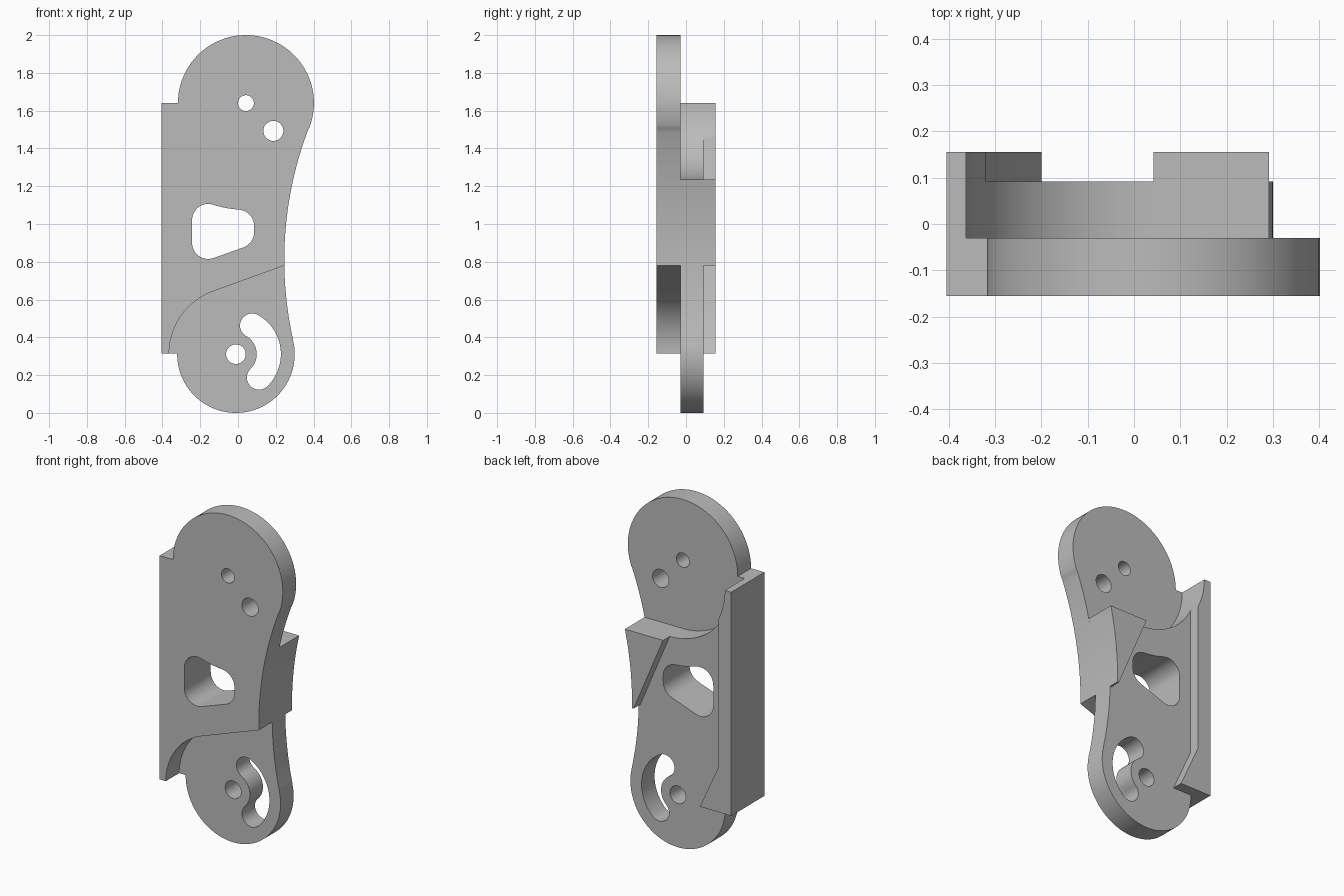
import bpy
import bmesh
from math import sin, cos, radians, sqrt

cube = bpy.data.objects.get("Cube")
if cube:
    bpy.data.objects.remove(cube, do_unlink=True)

# Plain grey metal
grey = bpy.data.materials.new("grey metal")
grey.use_nodes = True
colour = (0.5, 0.5, 0.5, 1)
grey.diffuse_color = colour
grey.node_tree.nodes["Principled BSDF"].inputs["Base Color"].default_value = colour

# Shared layout: pivot centres (x, z) and layer depths (y)
TOP, TOP_R = (0.042, 1.64), 0.36
LOW, LOW_R = (-0.011, 0.311), 0.311
LEFT, FOOT = -0.405, 0.315
FRONT, STEP, REAR, BACK = -0.155, -0.03, 0.092, 0.155


def arc(centre, r, a0, a1, n=24):
    """Points on an arc, angles in degrees."""
    steps = [radians(a0 + (a1 - a0) * i / n) for i in range(n + 1)]
    return [(centre[0] + r * cos(a), centre[1] + r * sin(a)) for a in steps]


def waist(z0, z1):
    """Concave right-hand edge, sampled at shared heights."""
    inner = [i * 0.04 for i in range(51) if z0 + 0.005 < i * 0.04 < z1 - 0.005]
    return [(2.185 - sqrt(1.94 ** 2 - (z - 0.81) ** 2), z) for z in [z0, *inner, z1]]


def prism(name, profile, y0, y1):
    """Extrude an x-z outline between two depths."""
    bm = bmesh.new()
    face = bm.faces.new([bm.verts.new((x, y0, z)) for x, z in profile])
    new = bmesh.ops.extrude_face_region(bm, geom=[face])["geom"]
    verts = [v for v in new if isinstance(v, bmesh.types.BMVert)]
    bmesh.ops.translate(bm, verts=verts, vec=(0, y1 - y0, 0))
    bmesh.ops.recalc_face_normals(bm, faces=bm.faces)
    mesh = bpy.data.meshes.new(name)
    bm.to_mesh(mesh)
    bm.free()
    mesh.materials.append(grey)
    obj = bpy.data.objects.new(name, mesh)
    bpy.context.collection.objects.link(obj)
    return obj


def combine(body, tool, operation):
    """Boolean the tool into the body, then drop the tool."""
    mod = body.modifiers.new(tool.name, "BOOLEAN")
    mod.operation, mod.solver, mod.object = operation, "EXACT", tool
    bpy.context.view_layer.objects.active = body
    bpy.ops.object.modifier_apply(modifier=mod.name)
    bpy.data.objects.remove(tool, do_unlink=True)


# Front plate with the upper round end
front_plate = [(LEFT, FOOT)] + arc(LOW, 0.354, 179.4, 109.3)
front_plate += waist(0.78, 1.505) + arc(TOP, TOP_R, -21.2, 180, 64) + [(LEFT, TOP[1])]
body = prism("hinge_link", front_plate, FRONT, STEP)

# Middle plate with the lower round end and a scooped top
scoop = arc(TOP, 0.405, 270, 180, 32)
middle = [(LEFT, FOOT)] + arc(LOW, LOW_R, 179.3, 372.8, 64)
middle += waist(0.385, 1.235) + scoop + [(LEFT, TOP[1])]
combine(body, prism("middle_plate", middle, STEP, REAR), "UNION")

# Raised spine with a flared foot
spine = [(LEFT, FOOT), (-0.2, FOOT), (-0.32, 0.58)]
spine += [(-0.32, 1.454)] + [p for p in scoop if p[0] < -0.322] + [(LEFT, TOP[1])]
combine(body, prism("spine_rib", spine, REAR, BACK), "UNION")

# Raised stop wedge
wedge = [(0.235, 0.78)] + waist(0.78, 1.235) + [(TOP[0], 1.235)]
combine(body, prism("stop_wedge", wedge, REAR, BACK), "UNION")

# Pin holes
for centre, r in [(TOP, 0.042), ((0.187, 1.493), 0.053), (LOW, 0.052)]:
    combine(body, prism("pin_hole", arc(centre, r, 0, 350, 35), -0.3, 0.3), "DIFFERENCE")

# Curved slot around the lower pin
mid, cap = 0.174, 0.064
slot = arc(LOW, mid + cap, -45.5, 60.5)
slot += arc(arc(LOW, mid, 60.5, 60.5, 1)[0], cap, 60.5, 240.5)[1:-1]
slot += arc(LOW, mid - cap, 60.5, -45.5)
slot += arc(arc(LOW, mid, -45.5, -45.5, 1)[0], cap, 134.5, 314.5)[1:-1]
combine(body, prism("curved_slot", slot, -0.3, 0.3), "DIFFERENCE")

# Rounded window, its upper edge concentric with the upper pin
window = arc((-0.158, 0.9), 0.085, 180, 289.5, 12) + arc((0, 0.956), 0.085, 289.5, 360, 8)
window += arc((0, 0.991), 0.085, 0, 86, 10) + arc(TOP, 0.565, 266, 252, 8)[1:-1]
window += arc((-0.158, 1.0215), 0.085, 72, 180, 12)
combine(body, prism("window", window, -0.3, 0.3), "DIFFERENCE")

# Smooth curved walls, crisp edges
bpy.ops.object.select_all(action="DESELECT")
body.select_set(True)
bpy.context.view_layer.objects.active = body
bpy.ops.object.shade_smooth_by_angle(angle=radians(25))
